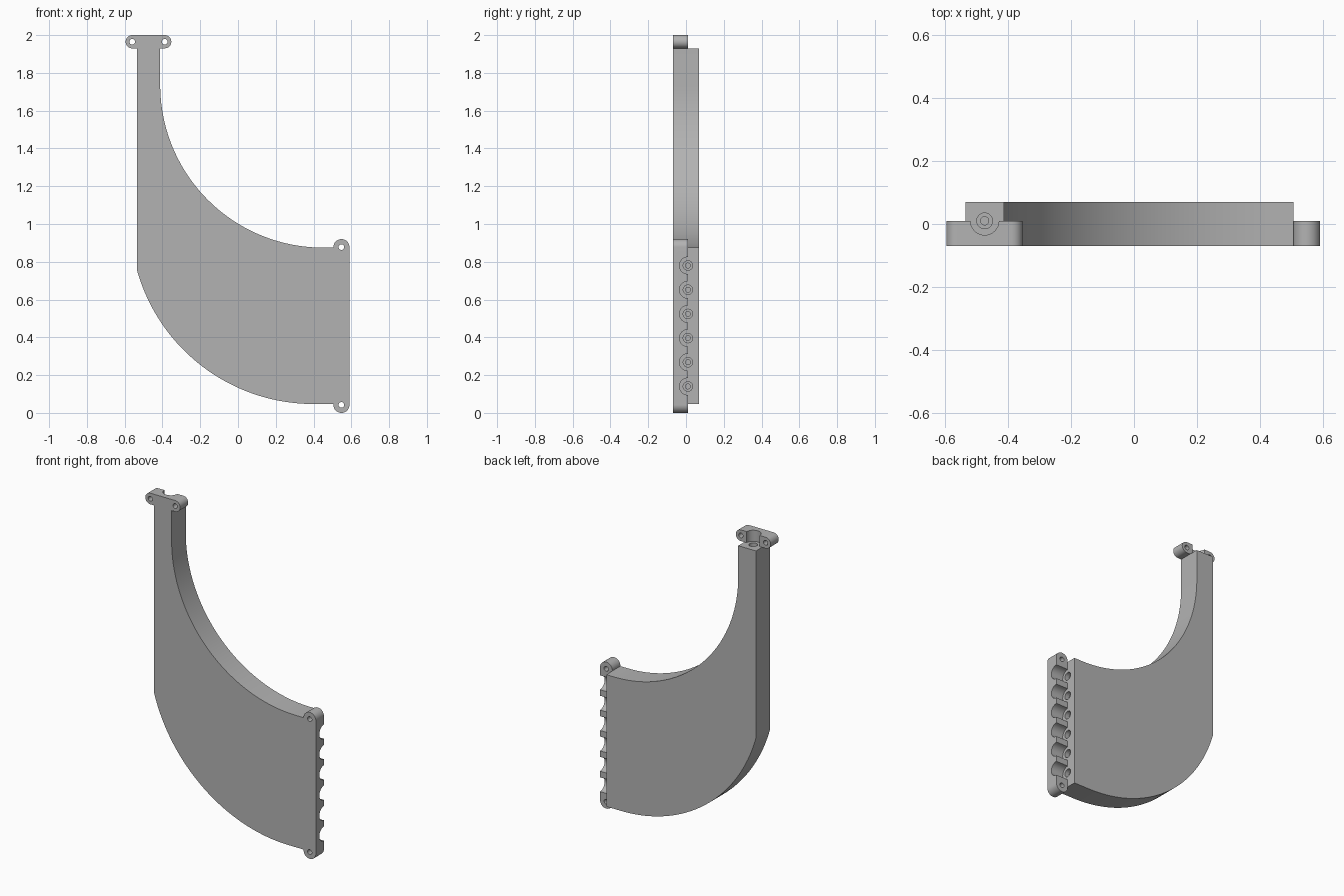
import bpy, bmesh, math
from mathutils import Vector

cube = bpy.data.objects.get("Cube")
if cube:
    bpy.data.objects.remove(cube, do_unlink=True)

GREY = (0.45, 0.45, 0.45, 1.0)
grey = bpy.data.materials.new("plain grey")
grey.use_nodes = True
grey.diffuse_color = GREY
grey.node_tree.nodes["Principled BSDF"].inputs["Base Color"].default_value = GREY

FRONT, BACK, SEAM = -0.07, 0.07, 0.01


def arc(cx, cz, r, start, end, n):
    """Points on an arc in the x-z plane, angles in degrees."""
    angles = [math.radians(start + (end - start) * i / n) for i in range(n + 1)]
    return [(cx + r * math.cos(a), cz + r * math.sin(a)) for a in angles]


def extrude(name, profile, y0, y1):
    """Solid plate from an x-z profile between two depths."""
    bm = bmesh.new()
    face = bm.faces.new([bm.verts.new((x, y0, z)) for x, z in profile])
    out = bmesh.ops.extrude_face_region(bm, geom=[face])
    moved = [v for v in out["geom"] if isinstance(v, bmesh.types.BMVert)]
    bmesh.ops.translate(bm, verts=moved, vec=(0, y1 - y0, 0))
    bmesh.ops.recalc_face_normals(bm, faces=bm.faces)
    mesh = bpy.data.meshes.new(name)
    bm.to_mesh(mesh)
    bm.free()
    mesh.materials.append(grey)
    obj = bpy.data.objects.new(name, mesh)
    bpy.context.collection.objects.link(obj)
    return obj


def drill(target, start, end, radius):
    """Cut a round hole from start to end."""
    a, b = Vector(start), Vector(end)
    bpy.ops.mesh.primitive_cylinder_add(vertices=32, radius=radius,
                                        depth=(b - a).length, location=(a + b) / 2)
    cutter = bpy.context.object
    cutter.rotation_euler = (b - a).to_track_quat("Z", "Y").to_euler()
    cutter.hide_render = True
    cutter.data.materials.append(grey)
    mod = target.modifiers.new("hole", "BOOLEAN")
    mod.operation, mod.solver, mod.object = "DIFFERENCE", "EXACT", cutter
    bpy.context.view_layer.objects.active = target
    bpy.ops.object.modifier_apply(modifier=mod.name)
    bpy.data.objects.remove(cutter, do_unlink=True)


# Curved duct body: narrow neck sweeping into a wide outlet
lower = arc(0.4, 1.018, 0.971, 195.7, 270, 40)
upper = arc(0.45, 1.737, 0.862, 270, 180, 48)
body = extrude("duct_body",
               [(-0.535, 1.93)] + lower + [(0.505, 0.047), (0.505, 0.875)]
               + upper + [(-0.412, 1.93)], FRONT, BACK)

# Outlet flange: tall rounded strip
side_x, side_r, low_z, high_z = 0.5475, 0.0425, 0.0425, 0.8775
side_flange = extrude("outlet_flange",
                      arc(side_x, high_z, side_r, 0, 180, 24)
                      + arc(side_x, low_z, side_r, 180, 360, 24), FRONT, SEAM)

# Inlet flange: short rounded strip
top_z, top_r, left_x, right_x = 1.965, 0.035, -0.56, -0.388
top_flange = extrude("inlet_flange",
                     arc(right_x, top_z, top_r, -90, 90, 24)
                     + arc(left_x, top_z, top_r, 90, 270, 24), FRONT, SEAM)

# Screw holes in the flange ends
for flange, x, z in [(side_flange, side_x, low_z), (side_flange, side_x, high_z),
                     (top_flange, left_x, top_z), (top_flange, right_x, top_z)]:
    drill(flange, (x, -0.1, z), (x, 0.1, z), 0.015)


def port(flange, face, direction):
    """Half-round notch in the flange and a stepped bore in the body."""
    p, d = Vector(face), Vector(direction)
    drill(flange, p - d * 0.03, p + d * 0.12, 0.045)
    drill(body, p - d * 0.03, p + d * 0.02, 0.025)
    drill(body, p - d * 0.18, p + d * 0.02, 0.013)


# Six outlet ports and one inlet port
for i in range(6):
    port(side_flange, (0.505, SEAM, 0.14 + 0.128 * i), (1, 0, 0))
port(top_flange, (-0.4735, SEAM, 1.93), (0, 0, 1))

for obj in (body, side_flange, top_flange):
    bpy.ops.object.select_all(action="DESELECT")
    obj.select_set(True)
    bpy.context.view_layer.objects.active = obj
    bpy.ops.object.shade_smooth_by_angle(angle=math.radians(30))
